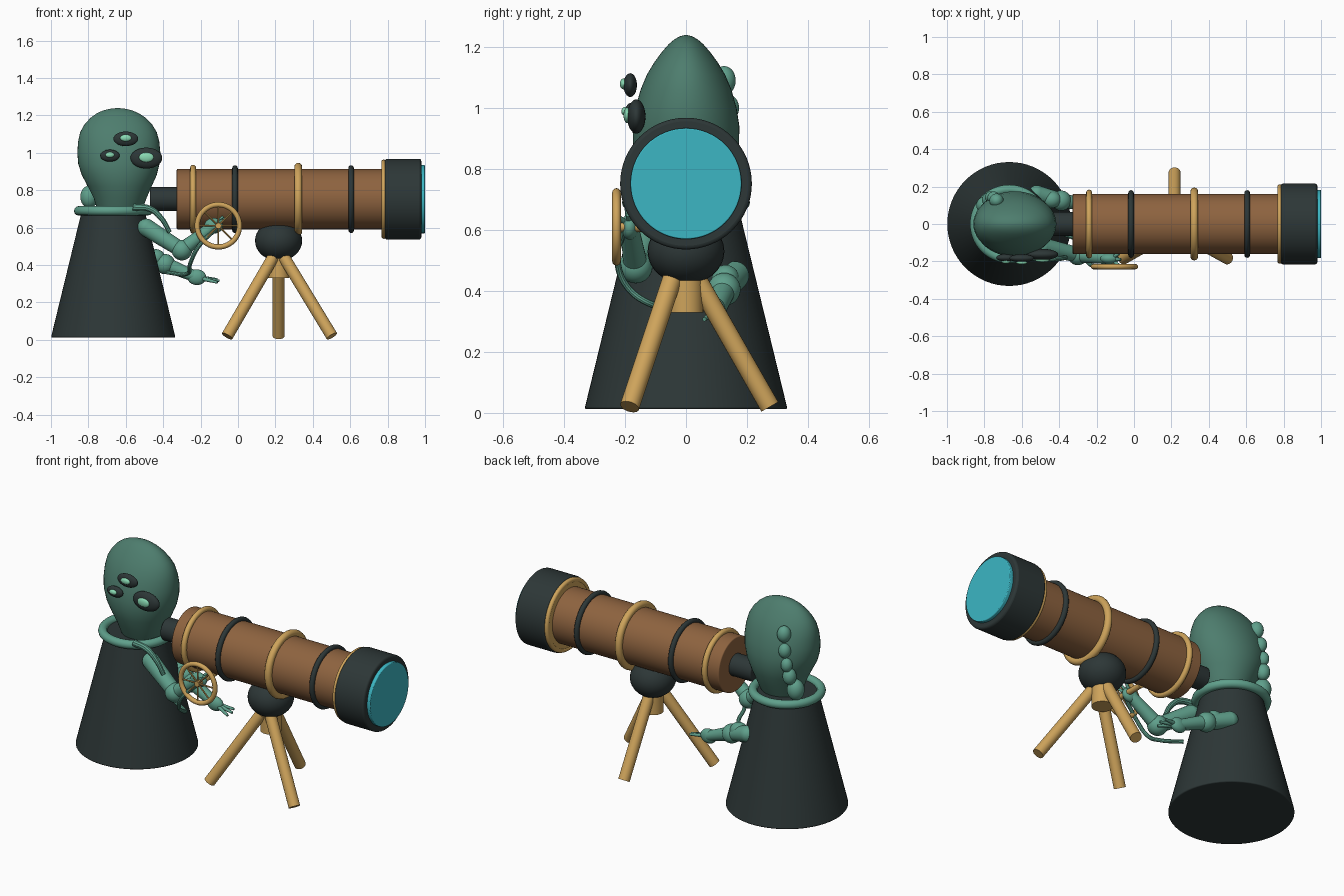
import bpy, bmesh, math
from mathutils import Vector

if "Cube" in bpy.data.objects:
    bpy.data.objects.remove(bpy.data.objects["Cube"])


def material(name, rgb):
    m = bpy.data.materials.new(name)
    m.diffuse_color = (*rgb, 1)
    m.use_nodes = True
    m.node_tree.nodes["Principled BSDF"].inputs["Base Color"].default_value = m.diffuse_color
    return m


SKIN = material("dark green skin", (0.075, 0.205, 0.155))
LIMB = material("light green skin", (0.115, 0.35, 0.26))
MINT = material("mint", (0.25, 0.70, 0.45))
BLACK = material("charcoal", (0.026, 0.038, 0.038))
GOLD = material("brass", (0.62, 0.37, 0.105))
WOOD = material("brown leather", (0.27, 0.125, 0.05))
CYAN = material("cyan glass", (0.045, 0.47, 0.55))


def finish(name, mat, obj=None):
    obj = obj or bpy.context.object
    obj.name = name
    obj.data.materials.append(mat)
    bpy.ops.object.select_all(action='DESELECT')
    obj.select_set(True)
    bpy.context.view_layer.objects.active = obj
    bpy.ops.object.shade_smooth_by_angle(angle=math.radians(35))
    return obj


def loft(name, mat, rings, segs=48):
    """Surface through elliptical rings (cx, z, rx, ry)."""
    bm = bmesh.new()
    loops = [[bm.verts.new((cx + rx * math.cos(2 * math.pi * i / segs),
                            ry * math.sin(2 * math.pi * i / segs), z))
              for i in range(segs)] for cx, z, rx, ry in rings]
    for a, b in zip(loops, loops[1:]):
        for i in range(segs):
            j = (i + 1) % segs
            bm.faces.new((a[i], a[j], b[j], b[i]))
    bm.faces.new(loops[0][::-1])
    bm.faces.new(loops[-1])
    me = bpy.data.meshes.new(name)
    bm.to_mesh(me)
    bm.free()
    obj = bpy.data.objects.new(name, me)
    bpy.context.collection.objects.link(obj)
    return finish(name, mat, obj)


def rod(name, mat, a, b, r1, r2=None, segs=24, bevel=0):
    a, b = Vector(a), Vector(b)
    d = b - a
    bpy.ops.mesh.primitive_cone_add(vertices=segs, radius1=r1, radius2=r1 if r2 is None else r2,
                                    depth=d.length, location=(a + b) / 2,
                                    rotation=d.to_track_quat('Z', 'Y').to_euler())
    obj = bpy.context.object
    if bevel:
        m = obj.modifiers.new("rounded rim", 'BEVEL')
        m.width, m.segments, m.limit_method = bevel, 3, 'ANGLE'
    return finish(name, mat, obj)


def ball(name, mat, loc, size, rot=(0, 0, 0)):
    bpy.ops.mesh.primitive_uv_sphere_add(segments=32, ring_count=16, radius=1, location=loc, rotation=rot)
    bpy.context.object.scale = size
    return finish(name, mat)


def ring(name, mat, loc, major, minor, rot=(0, 0, 0)):
    bpy.ops.mesh.primitive_torus_add(major_radius=major, minor_radius=minor, major_segments=56,
                                     minor_segments=12, location=loc, rotation=rot)
    return finish(name, mat)


def tendril(name, mat, points, r1, r2):
    """Tapered tube through the points."""
    cu = bpy.data.curves.new(name, 'CURVE')
    cu.dimensions, cu.bevel_depth, cu.bevel_resolution, cu.use_fill_caps = '3D', 1, 3, True
    sp = cu.splines.new('BEZIER')
    sp.resolution_u = 10
    sp.bezier_points.add(len(points) - 1)
    for i, (bp, p) in enumerate(zip(sp.bezier_points, points)):
        bp.co = p
        bp.handle_left_type = bp.handle_right_type = 'AUTO'
        bp.radius = r1 + (r2 - r1) * i / (len(points) - 1)
    obj = bpy.data.objects.new(name, cu)
    bpy.context.collection.objects.link(obj)
    bpy.ops.object.select_all(action='DESELECT')
    obj.select_set(True)
    bpy.context.view_layer.objects.active = obj
    bpy.ops.object.convert(target='MESH')
    return finish(name, mat)


# Robe and collar
rod("robe", BLACK, (-0.667, 0, 0.012), (-0.667, 0, 0.69), 0.333, 0.168, 64, 0.008)
ring("collar", LIMB, (-0.667, 0, 0.69), 0.185, 0.025)

# Egg-shaped head, narrow at the jaw and ridged at the crown
loft("head", SKIN, [
    (-0.635, 0.66, 0.10, 0.09), (-0.632, 0.70, 0.122, 0.11), (-0.63, 0.76, 0.142, 0.135),
    (-0.632, 0.82, 0.17, 0.16), (-0.635, 0.88, 0.20, 0.174), (-0.637, 0.94, 0.217, 0.175),
    (-0.637, 1.0, 0.222, 0.166), (-0.638, 1.06, 0.217, 0.149), (-0.639, 1.11, 0.205, 0.128),
    (-0.64, 1.15, 0.182, 0.104), (-0.641, 1.185, 0.15, 0.078), (-0.642, 1.21, 0.115, 0.056),
    (-0.643, 1.226, 0.08, 0.037), (-0.643, 1.235, 0.045, 0.02), (-0.643, 1.239, 0.01, 0.005)])

# Three eyes with glowing pupils
for n, (x, y, z, rx, rz, t) in enumerate([(-0.60, -0.183, 1.075, 0.066, 0.039, 0.022),
                                          (-0.685, -0.180, 0.985, 0.052, 0.032, 0.02),
                                          (-0.49, -0.163, 0.972, 0.085, 0.056, 0.03)]):
    ball(f"eye_{n}", BLACK, (x, y, z), (rx, t, rz))
    ball(f"pupil_{n}", MINT, (x, y - t, z + 0.004), (rx * 0.46, 0.012, rz * 0.46))

# Row of bumps down the back of the head
for n, (x, y, z, r) in enumerate([(-0.735, 0.125, 1.09, 0.038), (-0.75, 0.14, 1.00, 0.034),
                                  (-0.765, 0.143, 0.92, 0.032), (-0.775, 0.13, 0.85, 0.038),
                                  (-0.795, 0.10, 0.765, 0.048)]):
    ball(f"back_bump_{n}", LIMB, (x, y, z), (r, r, r * 1.25))

# Telescope along x
AX = 0.752
ROT = (0, math.pi / 2, 0)


def tube(name, mat, x1, x2, r, bevel=0):
    rod(name, mat, (x1, 0, AX), (x2, 0, AX), r, None, 64, bevel)


tube("eyepiece", BLACK, -0.47, -0.31, 0.064, 0.006)
tube("telescope_body", WOOD, -0.328, 0.80, 0.161, 0.006)
tube("objective_housing", BLACK, 0.785, 0.98, 0.216, 0.012)
tube("lens", CYAN, 0.965, 1.0, 0.182, 0.004)
for n, (mat, x, outer, minor) in enumerate([(GOLD, -0.24, 0.184, 0.016), (BLACK, -0.016, 0.181, 0.015),
                                            (GOLD, 0.322, 0.195, 0.021), (BLACK, 0.605, 0.181, 0.015),
                                            (GOLD, 0.78, 0.212, 0.014)]):
    ring(f"tube_ring_{n}", mat, (x, 0, AX), outer - minor, minor, ROT)
rod("housing_flange", GOLD, (0.77, 0, AX), (0.787, 0, AX), 0.20, None, 64)

# Mount and tripod
MX = 0.217
ball("mount_ball", BLACK, (MX, 0, 0.53), (0.126, 0.126, 0.108))
rod("tripod_hub", GOLD, (MX, 0, 0.33), (MX, 0, 0.45), 0.057)
for n, (tx, ty, fx, fy) in enumerate([(-0.03, -0.045, -0.275, -0.185), (0.03, -0.045, 0.285, -0.185),
                                      (0, 0.035, 0, 0.275)]):
    rod(f"tripod_leg_{n}", GOLD, (MX + tx, ty, 0.44), (MX + fx, fy, 0.02), 0.032)

# Spoked hand wheel
WX, WY, WZ = -0.105, -0.228, 0.61
ring("wheel_rim", GOLD, (WX, WY, WZ), 0.113, 0.014, (math.pi / 2, 0, 0))
rod("wheel_axle", GOLD, (WX, WY - 0.012, WZ), (WX, -0.07, WZ), 0.016)
for n in range(4):
    a = n * math.pi / 4
    dx, dz = 0.112 * math.cos(a), 0.112 * math.sin(a)
    rod(f"wheel_spoke_{n}", GOLD, (WX - dx, WY, WZ - dz), (WX + dx, WY, WZ + dz), 0.0045, None, 10)


# Arms: shoulder, elbow, wrist, then three fingers
def arm(side, shoulder, elbow, wrist, tip, r):
    ball(f"{side}_shoulder", LIMB, shoulder, (r, r, r))
    rod(f"{side}_upper_arm", LIMB, shoulder, elbow, r, r * 0.85)
    ball(f"{side}_elbow", LIMB, elbow, (r * 1.15,) * 3)
    rod(f"{side}_forearm", LIMB, elbow, wrist, r * 0.85, r * 0.62)
    ball(f"{side}_hand", LIMB, wrist, (0.05, 0.03, 0.042))
    for k in (-1, 0, 1):
        end = Vector(tip) + Vector((-0.01 * abs(k), 0.03 * k, 0.008 * k))
        rod(f"{side}_finger_{k + 1}", LIMB, wrist, end, 0.013, 0.007, 12)


arm("front", (-0.49, -0.12, 0.60), (-0.30, -0.165, 0.48), (-0.13, -0.185, 0.61), (-0.07, -0.19, 0.65), 0.048)
arm("back", (-0.52, 0.16, 0.45), (-0.39, 0.125, 0.405), (-0.22, 0.10, 0.335), (-0.10, 0.09, 0.315), 0.047)
ball("back_arm_shoulder_bump", LIMB, (-0.44, 0.13, 0.44), (0.05, 0.045, 0.045))

# Loose tendrils
tendril("collar_tendril", LIMB, [(-0.56, -0.175, 0.71), (-0.47, -0.185, 0.70), (-0.41, -0.185, 0.65),
                                 (-0.365, -0.18, 0.575)], 0.02, 0.012)
tendril("wheel_tendril", LIMB, [(-0.38, -0.05, 0.36), (-0.27, -0.11, 0.355), (-0.255, -0.19, 0.41),
                                (-0.21, -0.225, 0.50), (-0.11, -0.205, 0.60)], 0.011, 0.011)
